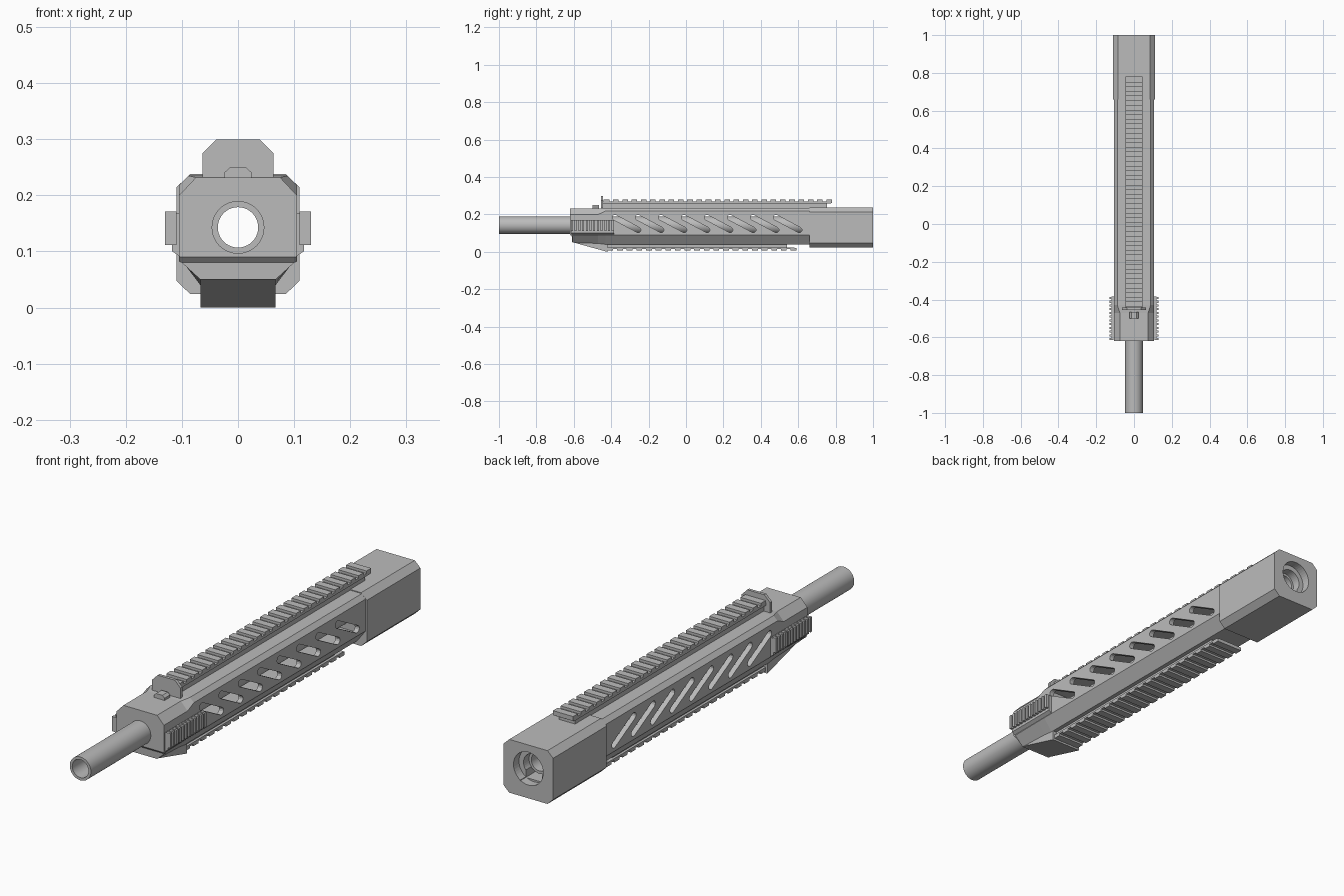
import bpy, bmesh, math

if "Cube" in bpy.data.objects:
    bpy.data.objects.remove(bpy.data.objects["Cube"], do_unlink=True)

GREY = (0.5, 0.5, 0.5, 1)
mat = bpy.data.materials.new("grey_metal")
mat.use_nodes = True
mat.diffuse_color = GREY
mat.node_tree.nodes["Principled BSDF"].inputs["Base Color"].default_value = GREY

AXIS_Z = 0.143  # height of the bore


def finish(name, bm):
    bmesh.ops.recalc_face_normals(bm, faces=bm.faces)
    mesh = bpy.data.meshes.new(name)
    bm.to_mesh(mesh)
    bm.free()
    mesh.materials.append(mat)
    obj = bpy.data.objects.new(name, mesh)
    bpy.context.collection.objects.link(obj)
    return obj


def loft(name, sections):
    """Closed solid through rings of 3D points."""
    bm = bmesh.new()
    rings = [[bm.verts.new(p) for p in ring] for ring in sections]
    n = len(rings[0])
    for a, b in zip(rings, rings[1:]):
        for i in range(n):
            j = (i + 1) % n
            bm.faces.new((a[i], a[j], b[j], b[i]))
    bm.faces.new(rings[0])
    bm.faces.new(rings[-1])
    return finish(name, bm)


def along_y(name, half, stations):
    """Solid with an xz outline mirrored in x; half runs from top to bottom."""
    outline = half + [(-x, z) for x, z in reversed(half)]
    return loft(name, [[(x, y, z) for x, z in outline] for y in stations])


def along_x(name, outline, x0, x1):
    return loft(name, [[(x, y, z) for y, z in outline] for x in (x0, x1)])


def boxes(name, items):
    """One object from boxes given as (x0, x1, y0, y1, z0, z1)."""
    bm = bmesh.new()
    for x0, x1, y0, y1, z0, z1 in items:
        cube = bmesh.ops.create_cube(bm, size=1)["verts"]
        for v in cube:
            v.co.x = x1 if v.co.x > 0 else x0
            v.co.y = y1 if v.co.y > 0 else y0
            v.co.z = z1 if v.co.z > 0 else z0
    return finish(name, bm)


def circle(r, y, n=40):
    return [(r * math.cos(2 * math.pi * i / n), y,
             AXIS_Z + r * math.sin(2 * math.pi * i / n)) for i in range(n)]


def cylinder(name, r, y0, y1):
    return loft(name, [circle(r, y0), circle(r, y1)])


def cut(target, cutter):
    cutter.hide_render = True
    mod = target.modifiers.new("cut", "BOOLEAN")
    mod.operation = "DIFFERENCE"
    mod.solver = "EXACT"
    mod.object = cutter
    bpy.context.view_layer.objects.active = target
    bpy.ops.object.modifier_apply(modifier=mod.name)
    bpy.data.objects.remove(cutter, do_unlink=True)


def smooth(obj):
    bpy.ops.object.select_all(action="DESELECT")
    obj.select_set(True)
    bpy.context.view_layer.objects.active = obj
    bpy.ops.object.shade_smooth_by_angle(angle=math.radians(30))


# Handguard: chamfered nose widening into the long body
def guard_ring(y, top_x, top_z, shoulder, low_z, bottom_x, bottom_z):
    half = [(top_x, top_z), (0.105, shoulder), (0.105, low_z), (bottom_x, bottom_z)]
    return [(x, y, z) for x, z in half + [(-x, z) for x, z in reversed(half)]]


guard = loft("handguard", [
    guard_ring(-0.62, 0.075, 0.232, 0.2, 0.091, 0.1, 0.09),
    guard_ring(-0.61, 0.075, 0.232, 0.2, 0.082, 0.1, 0.08),
    guard_ring(-0.608, 0.075, 0.232, 0.2, 0.088, 0.067, 0.05),
    guard_ring(-0.47, 0.075, 0.232, 0.2, 0.09, 0.067, 0.045),
    guard_ring(-0.43, 0.088, 0.235, 0.218, 0.09, 0.067, 0.04),
    guard_ring(0.68, 0.088, 0.235, 0.218, 0.09, 0.067, 0.04),
])
cut(guard, boxes("cavity_cutter", [(-0.085, 0.085, -0.41, 0.64, 0.085, 0.21)]))
cut(guard, cylinder("bore_cutter", 0.046, -0.8, 0.8))


# Slanted vents through both sides
def vent_outline(y, r=0.014):
    top, low = (y + 0.02, 0.184), (y + 0.145, 0.117)
    tilt = math.atan2(low[1] - top[1], low[0] - top[0])
    pts = []
    for (cy, cz), start in ((top, tilt + math.pi / 2), (low, tilt - math.pi / 2)):
        pts += [(cy + r * math.cos(start + math.pi * k / 6),
                 cz + r * math.sin(start + math.pi * k / 6)) for k in range(7)]
    return pts


for i in range(8):
    cut(guard, along_x("vent_cutter", vent_outline(-0.4 + 0.123 * i), -0.2, 0.2))

# Rear block with a round recess and a notch under the bore
rear = along_y("rear_block", [(0.085, 0.238), (0.11, 0.214), (0.11, 0.048), (0.085, 0.024)],
               (0.66, 1.0))
cut(rear, cylinder("rear_bore_cutter", 0.046, 0.5, 1.2))
cut(rear, cylinder("recess_cutter", 0.066, 0.965, 1.2))
cut(rear, boxes("notch_cutter", [(-0.036, 0.036, 0.9, 1.1, 0.085, AXIS_Z)]))

# Open barrel
barrel = cylinder("barrel", 0.047, -1.0, 0.93)
cut(barrel, cylinder("barrel_bore_cutter", 0.036, -1.2, 1.2))
smooth(barrel)


# Toothed rails
def teeth(name, half_x, y0, y1, count, fill, z0, z1):
    step = (y1 - y0) / (count - 1 + fill)
    return boxes(name, [(-half_x, half_x, y0 + i * step, y0 + (i + fill) * step, z0, z1)
                        for i in range(count)])


boxes("top_rail_base", [(-0.036, 0.036, -0.45, 0.755, 0.225, 0.262),
                        (-0.045, 0.045, -0.45, 0.775, 0.259, 0.27)])
teeth("top_rail_teeth", 0.045, -0.44, 0.78, 25, 0.6, 0.262, 0.28)
boxes("bottom_rail_base", [(-0.05, 0.05, -0.43, 0.54, 0.018, 0.05),
                           (-0.06, 0.06, -0.43, 0.58, 0.016, 0.024)])
teeth("bottom_rail_teeth", 0.06, -0.42, 0.59, 20, 0.6, 0.008, 0.022)

# Sloped chin under the nose
along_x("chin", [(-0.608, 0.052), (-0.42, 0.0), (-0.42, 0.05)], -0.067, 0.067)

# Rail end plate and small sight bump
along_y("rail_end_plate", [(0.038, 0.3), (0.063, 0.275), (0.063, 0.23)], (-0.455, -0.443))
along_y("sight_bump", [(0.014, 0.25), (0.024, 0.241), (0.024, 0.228)], (-0.5, -0.465))

# Ridged side grips
for side, sign in (("left", 1), ("right", -1)):
    base = [(0.1, 0.168), (0.118, 0.168), (0.118, 0.101), (0.1, 0.088)]
    loft(side + "_grip_base", [[(sign * x, y, z) for x, z in base] for y in (-0.612, -0.385)])
    ridges = []
    for i in range(12):
        y = -0.615 + i * 0.0198
        x0, x1 = sorted((sign * 0.11, sign * 0.13))
        ridges.append((x0, x1, y, y + 0.011, 0.112, 0.171))
    boxes(side + "_grip_ridges", ridges)
